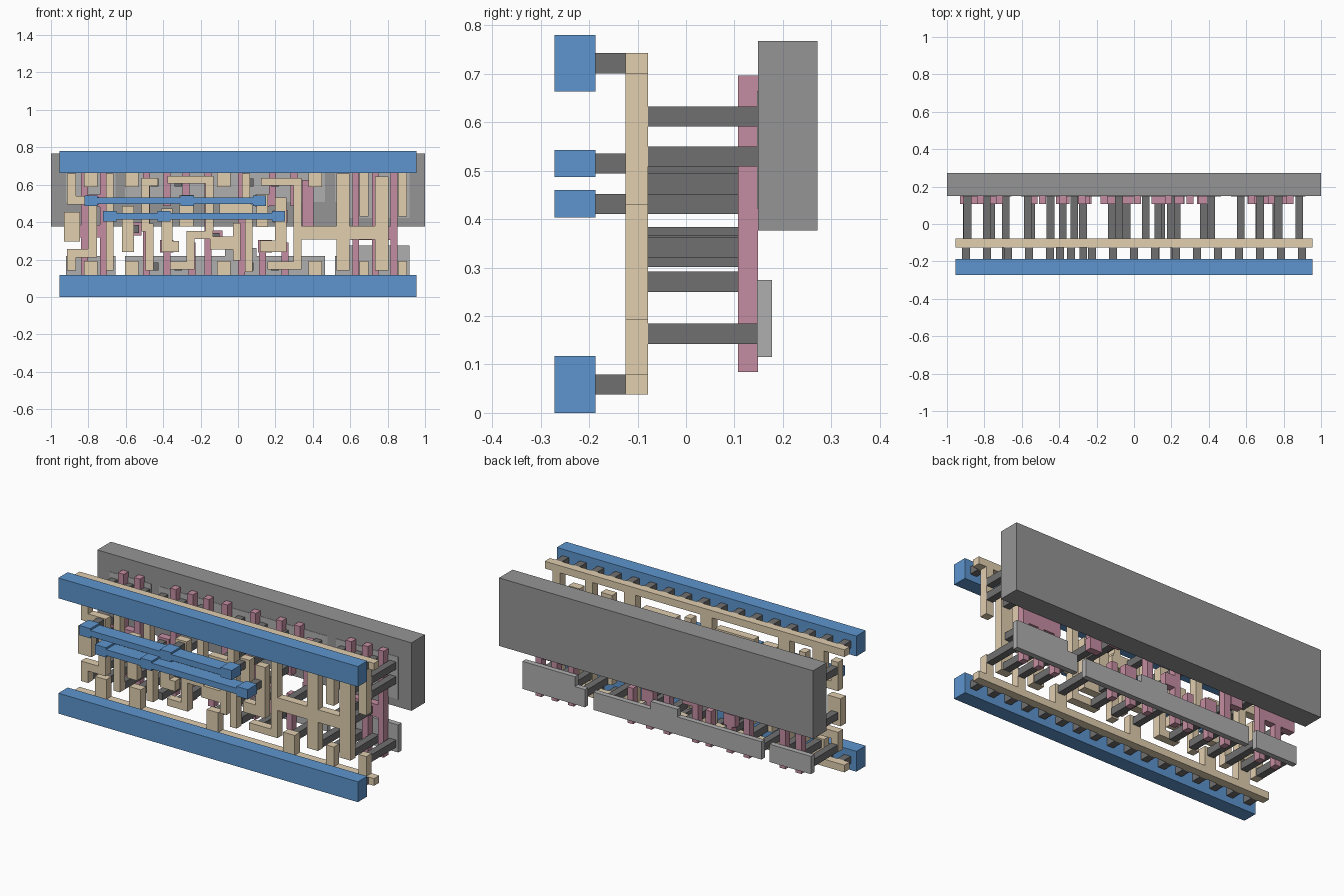
import bpy, bmesh

if "Cube" in bpy.data.objects:
    bpy.data.objects.remove(bpy.data.objects["Cube"])

S = 2 / 8.2          # layout units to model units
TOP = 2.72           # height between the two rail centres
WIDE = 7.82          # rail length


def material(name, rgb):
    m = bpy.data.materials.new(name)
    m.diffuse_color = (*rgb, 1)
    m.use_nodes = True
    m.node_tree.nodes["Principled BSDF"].inputs["Base Color"].default_value = m.diffuse_color
    return m


BLUE = material("blue", (0.11, 0.30, 0.62))
TAN = material("tan", (0.75, 0.62, 0.43))
PINK = material("pink", (0.56, 0.27, 0.36))
DARK = material("dark_grey", (0.16, 0.16, 0.16))
GREY = material("mid_grey", (0.30, 0.30, 0.30))
LIGHT = material("light_grey", (0.43, 0.43, 0.43))


def box(x, z, w, h):
    return (x - w / 2, z - h / 2, x + w / 2, z + h / 2)


def track(x, z, *turns, w=0.17):
    """Right-angled path of width w: turns give the next z, x, z, x ... in turn."""
    out = []
    for i, t in enumerate(turns):
        nx, nz = (t, z) if i % 2 else (x, t)
        out.append(box((x + nx) / 2, (z + nz) / 2, abs(nx - x) + w, abs(nz - z) + w))
        x, z = nx, nz
    return out


def plate(name, rects, y0, y1, mat):
    """Merge rectangles into one outline and extrude it from y0 to y1."""
    rects = [tuple(round(v, 4) for v in r) for r in rects]
    xs = sorted({r[i] for r in rects for i in (0, 2)})
    zs = sorted({r[i] for r in rects for i in (1, 3)})
    bm = bmesh.new()
    verts = {}

    def vert(i, k):
        if (i, k) not in verts:
            verts[i, k] = bm.verts.new(((xs[i] - WIDE / 2) * S, y0, 0.0585 + zs[k] * S))
        return verts[i, k]

    for i in range(len(xs) - 1):
        for k in range(len(zs) - 1):
            cx, cz = (xs[i] + xs[i + 1]) / 2, (zs[k] + zs[k + 1]) / 2
            if any(a < cx < c and b < cz < d for a, b, c, d in rects):
                bm.faces.new((vert(i, k), vert(i + 1, k), vert(i + 1, k + 1), vert(i, k + 1)))
    ext = bmesh.ops.extrude_face_region(bm, geom=bm.faces[:], use_keep_orig=True)
    for v in ext["geom"]:
        if isinstance(v, bmesh.types.BMVert):
            v.co.y = y1
    bmesh.ops.recalc_face_normals(bm, faces=bm.faces)
    bmesh.ops.dissolve_limit(bm, angle_limit=0.01, verts=bm.verts, edges=bm.edges)
    me = bpy.data.meshes.new(name)
    bm.to_mesh(me)
    bm.free()
    me.materials.append(mat)
    bpy.context.collection.objects.link(bpy.data.objects.new(name, me))


def posts(name, points, y0, y1):
    plate(name, [box(x, z, 0.17, 0.17) for x, z in points], y0, y1, DARK)


def tan(name, rects):
    plate(name, rects, -0.125, -0.078, TAN)


# back slab and the thin plates (lower row and taller upper row)
plate("back_slab", [(-0.19, 1.305, 8.01, 2.91)], 0.149, 0.272, GREY)
lower, upper = [], []
for a, b, h in ((0.14, 1.22, 0.42), (1.43, 5.82, 0.42), (3.62, 4.32, 0.6),
                (6.04, 7.67, 0.42), (6.3, 7.67, 0.65)):
    lower.append((a, 0.235, b, 0.235 + h))
    upper.append((a, 2.485 - 1.53 * h, b, 2.485))
plate("lower_plates", lower, 0.147, 0.178, LIGHT)
plate("upper_plates", upper, 0.147, 0.178, LIGHT)

# pink bars: some full height, the latch ones split with the lower half shifted
bars = [box(x, TOP / 2, 0.15, 2.51) for x in (0.545, 0.965, 1.905, 3.25, 3.99, 6.49, 6.92, 7.33)]
for x, shift in ((2.35, 0), (2.77, 0.13), (4.67, -0.22), (5.14, -0.2)):
    bars += [(x + shift - 0.075, 0.105, x + shift + 0.075, 0.95),
             (x - 0.075, 1.75, x + 0.075, 2.615)]
plate("gate_bars", bars, 0.107, 0.149, PINK)

# pink pads, each with a post to the tan layer
pads = [(0.25, 1.2), (0.78, 1.87), (1.65, 1.25), (2.35, 0.87), (2.79, 1.75), (3.42, 1.08),
        (3.75, 1.7), (4.5, 0.87), (4.84, 1.53), (4.44, 1.87), (5.44, 1.18)]
out_pads = [(6.66, 1.16), (7.03, 1.16)]
plate("gate_pads", [box(x, z, 0.3, 0.28) for x, z in pads]
      + track(0.25, 1.2, 1.2, 0.9, w=0.27) + track(5.44, 1.18, 2.2, w=0.25)
      + track(6.55, 1.16, 1.16, 7.25, w=0.3), 0.107, 0.149, PINK)
posts("gate_posts", pads + out_pads, -0.078, 0.107)

# posts to the thin plates
post_x = (0.26, 0.68, 1.1, 1.58, 2.08, 2.6, 3.58, 4.17, 4.72, 5.6, 6.25, 6.68, 7.08, 7.53)
posts("plate_posts", [(x, z) for x in post_x for z in (0.43, 2.27)]
      + [(x, 1.93) for x in post_x[-3:]], -0.078, 0.147)

# tan rails, mirrored top and bottom, with fingers
fingers = (0.68, 1.58, 3.6, 5.6, 6.67, 7.52)
for name, z, d in (("lower_rail_track", 0, 1), ("upper_rail_track", TOP, -1)):
    rects = [box(WIDE / 2, z, WIDE, 0.17)]
    for x in fingers:
        depth = 1.2 if d < 0 and x > 6 else 0.55
        rects.append(box(x, z + d * depth / 2, 0.2 if x > 6 else 0.3, depth))
    tan(name, rects)

# tan tracks between the rails
tan("left_pad", track(0.27, 1.15, 1.45, w=0.35))
tan("left_loop", track(0.26, 0.44, 0.72, 0.72, 1.88, 0.26, 2.37, w=0.19))
tan("second_column", track(1.1, 0.43, 2.38))
tan("short_column", track(1.5, 0.87, 1.62, w=0.26))
tan("third_column", track(1.97, 0.43, 1.28, 1.885, 2.28, 2.07))
tan("stepped_track", track(2.355, 1.58, 0.87, 2.5, w=0.24))
tan("centre_left_pad", track(2.78, 1.45, 1.85, w=0.3))
tan("top_hook", track(2.45, 2.33, 2.33, 3.285, 1.29))
tan("lower_step", track(2.5, 0.45, 0.45, 2.87, 1.12, 3.28))
tan("centre_block", track(3.44, 0.94, 0.94, 3.83, w=0.28) + track(3.885, 0.64, 1.3))
tan("centre_column", track(4.145, 0.39, 1.7, 4.085, 2.38) + track(3.65, 1.7, 1.7, 4.05, w=0.3))
tan("centre_right_pad", track(4.44, 1.42, 1.88, w=0.25))
tan("right_step", track(4.52, 0.87, 0.87, 4.85, 1.82, w=0.25))
tan("right_hook", track(4.645, 0.45, 0.45, 5.215, 2.285, 4.5))
tan("output_track", track(5.45, 1.17, 1.17, 7.05, w=0.3)
    + track(6.21, 0.49, 2.32, w=0.29) + track(7.06, 0.49, 2.25, w=0.29))

# blue rails at the front, with a row of posts behind each
posts("rail_posts", [(0.23 + 0.46 * i, z) for i in range(17) for z in (0, TOP)], -0.187, -0.125)
for name, z in (("lower_rail", 0), ("upper_rail", TOP)):
    plate(name, [box(WIDE / 2, z, WIDE, 0.48)], -0.272, -0.187, BLUE)

# blue strips with three pads each
for name, xs, z in (("upper_strip", (0.69, 2.8, 4.38), 1.87), ("lower_strip", (1.1, 2.29, 4.8), 1.53)):
    plate(name, [box(x, z, 0.29, 0.23) for x in xs] + [(xs[0], z - 0.07, xs[2], z + 0.07)],
          -0.272, -0.187, BLUE)
    posts(name + "_posts", [(x, z) for x in xs], -0.187, -0.125)
